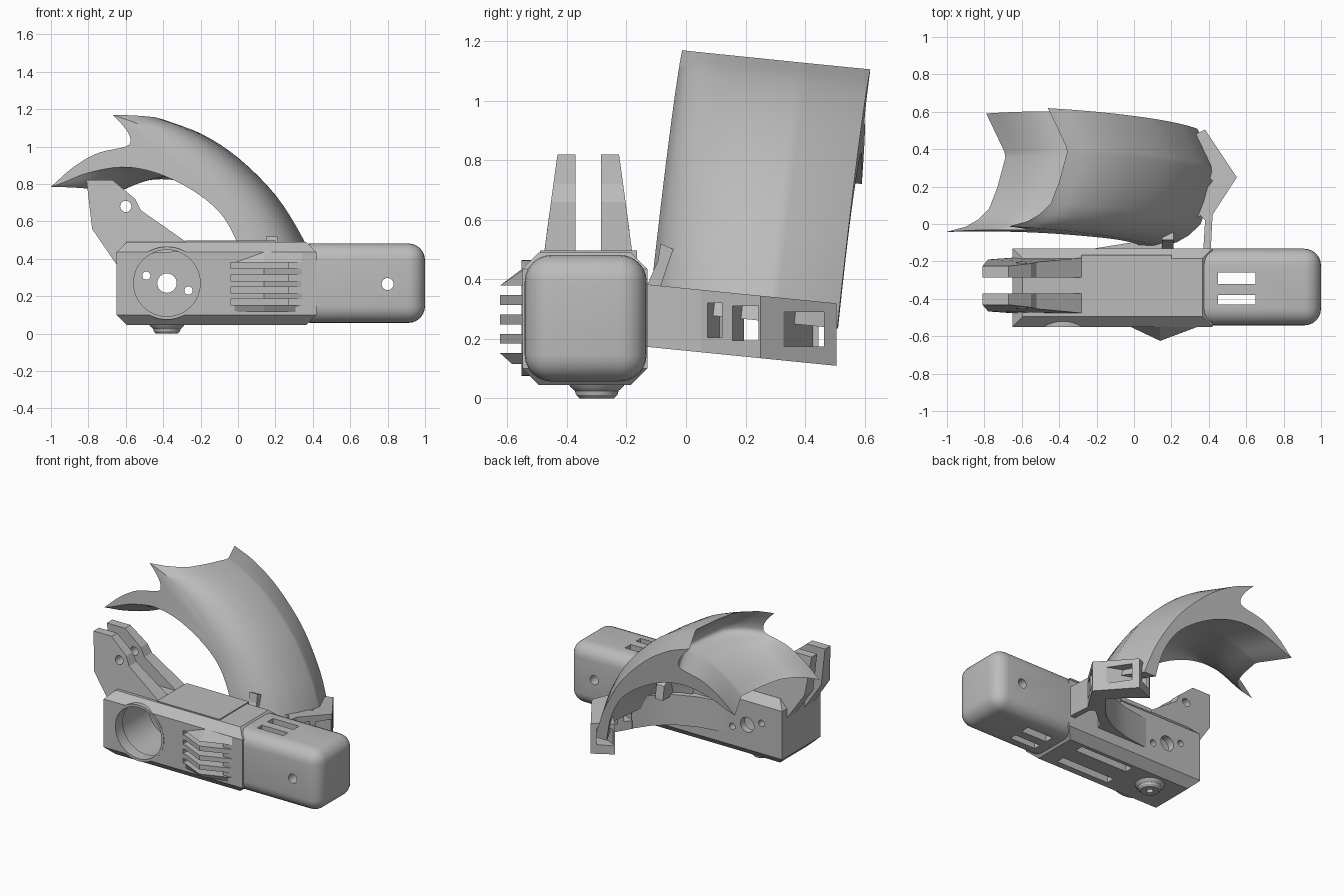
import bpy, bmesh, math
from mathutils import Vector

cube = bpy.data.objects.get("Cube")
if cube:
    bpy.data.objects.remove(cube, do_unlink=True)

grey = bpy.data.materials.new("plain grey")
grey.use_nodes = True
grey.diffuse_color = (0.5, 0.5, 0.5, 1)
grey.node_tree.nodes["Principled BSDF"].inputs["Base Color"].default_value = (0.5, 0.5, 0.5, 1)


def make(name, bm):
    bmesh.ops.recalc_face_normals(bm, faces=bm.faces)
    mesh = bpy.data.meshes.new(name)
    bm.to_mesh(mesh)
    bm.free()
    mesh.materials.append(grey)
    ob = bpy.data.objects.new(name, mesh)
    bpy.context.scene.collection.objects.link(ob)
    return ob


def activate(ob):
    bpy.ops.object.select_all(action='DESELECT')
    ob.select_set(True)
    bpy.context.view_layer.objects.active = ob


def smooth(ob, angle=30):
    activate(ob)
    bpy.ops.object.shade_smooth_by_angle(angle=math.radians(angle))


def loft(name, rings):
    """Skin a list of equal-length closed rings and cap both ends."""
    bm = bmesh.new()
    vs = [[bm.verts.new(p) for p in ring] for ring in rings]
    n = len(vs[0])
    for a, b in zip(vs, vs[1:]):
        for i in range(n):
            j = (i + 1) % n
            bm.faces.new((a[i], a[j], b[j], b[i]))
    bm.faces.new(vs[0])
    bm.faces.new(vs[-1])
    return make(name, bm)


def box(name, x, y, z, bevel=0, segments=1, skip_vertical=False):
    bm = bmesh.new()
    bmesh.ops.create_cube(bm, size=1)
    for v in bm.verts:
        v.co = [r[0] + (c + 0.5) * (r[1] - r[0]) for c, r in zip(v.co, (x, y, z))]
    if bevel:
        edges = [e for e in bm.edges if not skip_vertical
                 or abs(e.verts[0].co.z - e.verts[1].co.z) < 0.01]
        bmesh.ops.bevel(bm, geom=edges, offset=bevel, segments=segments,
                        profile=0.5, affect='EDGES')
    return make(name, bm)


def lathe(name, centre, profile, axis, n=40):
    """Rings of (radius, position) along the y or z axis."""
    rings = []
    for r, h in profile:
        ring = []
        for i in range(n):
            a = math.tau * i / n
            u, w = centre[0] + r * math.cos(a), centre[1] + r * math.sin(a)
            ring.append((u, h, w) if axis == 'y' else (u, w, h))
        rings.append(ring)
    return loft(name, rings)


def cut(ob, cutters):
    for c in cutters:
        mod = ob.modifiers.new("cut", 'BOOLEAN')
        mod.operation, mod.solver, mod.object = 'DIFFERENCE', 'EXACT', c
        activate(ob)
        bpy.ops.object.modifier_apply(modifier=mod.name)
        bpy.data.objects.remove(c, do_unlink=True)


def curve(points, steps=4):
    """Rounded path through the points, leaving out the last one."""
    p = [Vector(q) for q in points]
    p = [2 * p[0] - p[1]] + p + [2 * p[-1] - p[-2]]
    out = []
    for a, b, c, d in zip(p, p[1:], p[2:], p[3:]):
        for s in range(steps):
            t = s / steps
            out.append(0.5 * (2 * b + (c - a) * t + (2 * a - 5 * b + 4 * c - d) * t * t
                              + (3 * b - a - 3 * c + d) * t ** 3))
    return out


# Motor housing with round motor bay, inner cavity and openings
BACK, FRONT = -0.13, -0.55
housing = box("motor_housing", (-0.65, 0.42), (FRONT, BACK), (0.045, 0.49), 0.055, 1, True)
cuts = [lathe("bay", (-0.38, 0.27), [(0.185, -0.7), (0.185, -0.18)], 'y', 48),
        box("cavity", (-0.17, 0.28), (-0.49, -0.19), (0.1, 0.43))]
for x, z, r in ((-0.38, 0.27, 0.052), (-0.49, 0.31, 0.022), (-0.265, 0.23, 0.022)):
    cuts.append(lathe("screw_hole", (x, z), [(r, -0.4), (r, 0)], 'y', 24))
for y in (-0.45, -0.27):
    cuts.append(box("floor_slot", (-0.16, 0.25), (y, y + 0.06), (0, 0.15)))
slots = [0.168 + 0.065 * i for i in range(4)]
for z in slots:
    cuts.append(box("vent", (-0.04, 0.27), (-0.7, -0.45), (z - 0.016, z + 0.016)))
cut(housing, cuts)
smooth(housing)

# Rim around the motor bay
rim = lathe("motor_bay_rim", (-0.38, 0.27), [(0.195, -0.552), (0.195, -0.47)], 'y', 48)
cut(rim, [lathe("bore", (-0.38, 0.27), [(0.178, -0.7), (0.178, -0.3)], 'y', 48)])
smooth(rim)

# Raised lid
box("top_plate", (-0.28, 0.2), (-0.49, -0.165), (0.47, 0.497))

# Peaked cooling slats on the front wall, the outermost two bevelled
levels = [0.1] + slots + [0.456]
for i, (lo, hi) in enumerate(zip(levels, levels[1:])):
    peaks = (-0.585 if i == 0 else -0.625, -0.545 if i == 4 else -0.625)
    loft(f"slat_{i + 1}", [[(-0.05, -0.535, z), (0.14, peak, z), (0.38, -0.535, z)]
                           for z, peak in zip((lo + 0.016, hi - 0.016), peaks)])

# Rounded end cap with through windows
cap = box("end_cap", (0.3, 1.0), (-0.542, -0.132), (0.057, 0.482), 0.09, 6)
caps = [box("window", (0.45, 0.65), y, (-0.1, 0.6)) for y in ((-0.43, -0.38), (-0.32, -0.258))]
caps.append(lathe("pin_hole", (0.8, 0.265), [(0.032, -0.7), (0.032, 0)], 'y', 24))
cut(cap, caps)
smooth(cap)

# Boss beneath the housing
boss = lathe("bottom_boss", (-0.38, -0.3),
             [(0.1, 0.06), (0.09, 0.04), (0.073, 0.025), (0.07, 0.012), (0.058, 0)], 'z')
cut(boss, [lathe("bore", (-0.38, -0.3), [(0.022, -0.1), (0.022, 0.04)], 'z', 20)])
smooth(boss)

# Pair of hinge ears, thicker at the root
ear = [(-0.81, 0.82), (-0.67, 0.82), (-0.55, 0.72), (-0.52, 0.66), (-0.27, 0.485),
       (-0.27, 0.44), (-0.62, 0.42), (-0.65, 0.37), (-0.78, 0.56)]
for name, inner, side in (("front_ear", -0.372, -1), ("rear_ear", -0.285, 1)):
    outer = [(x, inner + side * (0.06 + 0.045 * min(1, (0.82 - z) / 0.33)), z) for x, z in ear]
    ob = loft(name, [[(x, inner, z) for x, z in ear], outer])
    cut(ob, [lathe("hole", (-0.6, 0.68), [(0.03, -0.7), (0.03, 0)], 'y', 24)])

# Curved guard: crescent section swept across a bent path
outer_arc = [(0.13, 0.3), (0.105, 0.38), (0.035, 0.55), (-0.11, 0.78), (-0.31, 0.98),
             (-0.5, 1.105), (-0.67, 1.17)]
notch = [(-0.67, 1.17), (-0.605, 1.1), (-0.575, 1.04), (-0.6, 1.0), (-0.75, 0.965),
         (-0.88, 0.89), (-1.0, 0.785)]
inner_arc = [(-1.0, 0.785), (-0.94, 0.805), (-0.8, 0.86), (-0.62, 0.89), (-0.44, 0.86),
             (-0.25, 0.77), (-0.1, 0.65), (-0.01, 0.5), (0.03, 0.36), (0.04, 0.3)]
section = curve(outer_arc) + curve(notch) + curve(inner_arc) + [Vector(inner_arc[-1])]
path = [(0, 0), (0.03, 0.1), (0.07, 0.165), (0.13, 0.225), (0.25, 0.27),
        (0.41, 0.312), (0.44, 0.308), (0.645, 0.21)]
rings = []
for across, shift in path:
    ring = []
    for p in section:
        x, z = p.x + shift, p.y - 0.1 * across
        ring.append((x, across - 0.15 + 0.1 * z - 0.03 * x, z))
    rings.append(ring)
smooth(loft("curved_guard", rings), 35)


# Bent foot strap and inner web tie the guard to the housing, leaving a gap between them
def tilted_prism(name, plan):
    return loft(name, [[(x, y, h - 0.1 * y) for x, y in plan] for h in (0.16, 0.37)])


strap = tilted_prism("foot_strap", [
    (0.41, -0.15), (0.42, 0.05), (0.55, 0.25), (0.38, 0.505), (0.24, 0.44),
    (0.42, 0.23), (0.33, 0.12), (0.35, 0.05), (0.38, 0.02), (0.37, -0.15)])
windows = []
for y0, y1, z0, z1 in ((0.055, 0.115, 0.205, 0.32), (0.16, 0.27, 0.195, 0.31),
                       (0.335, 0.435, 0.175, 0.29)):
    windows.append(loft("window", [
        [(x, y + 0.4 * (0.48 - x), z) for y, z in ((y0, z0), (y1, z0), (y1, z1), (y0, z1))]
        for x in (0.25, 0.7)]))
cut(strap, windows)

web = tilted_prism("inner_web", [
    (0.18, -0.15), (0.2, -0.09), (0.36, 0.05), (0.335, 0.12), (0.25, 0.03),
    (0.13, -0.05), (-0.02, -0.1), (-0.22, -0.132), (-0.22, -0.15)])
smooth(web)

# Small fin at the root of the guard
loft("root_fin", [[(x, -0.14, 0.36), (x, -0.095, 0.46), (x, -0.085, 0.52), (x, -0.04, 0.5),
                   (x, 0.025, 0.455), (x, 0.04, 0.36)] for x in (0.15, 0.21)])
